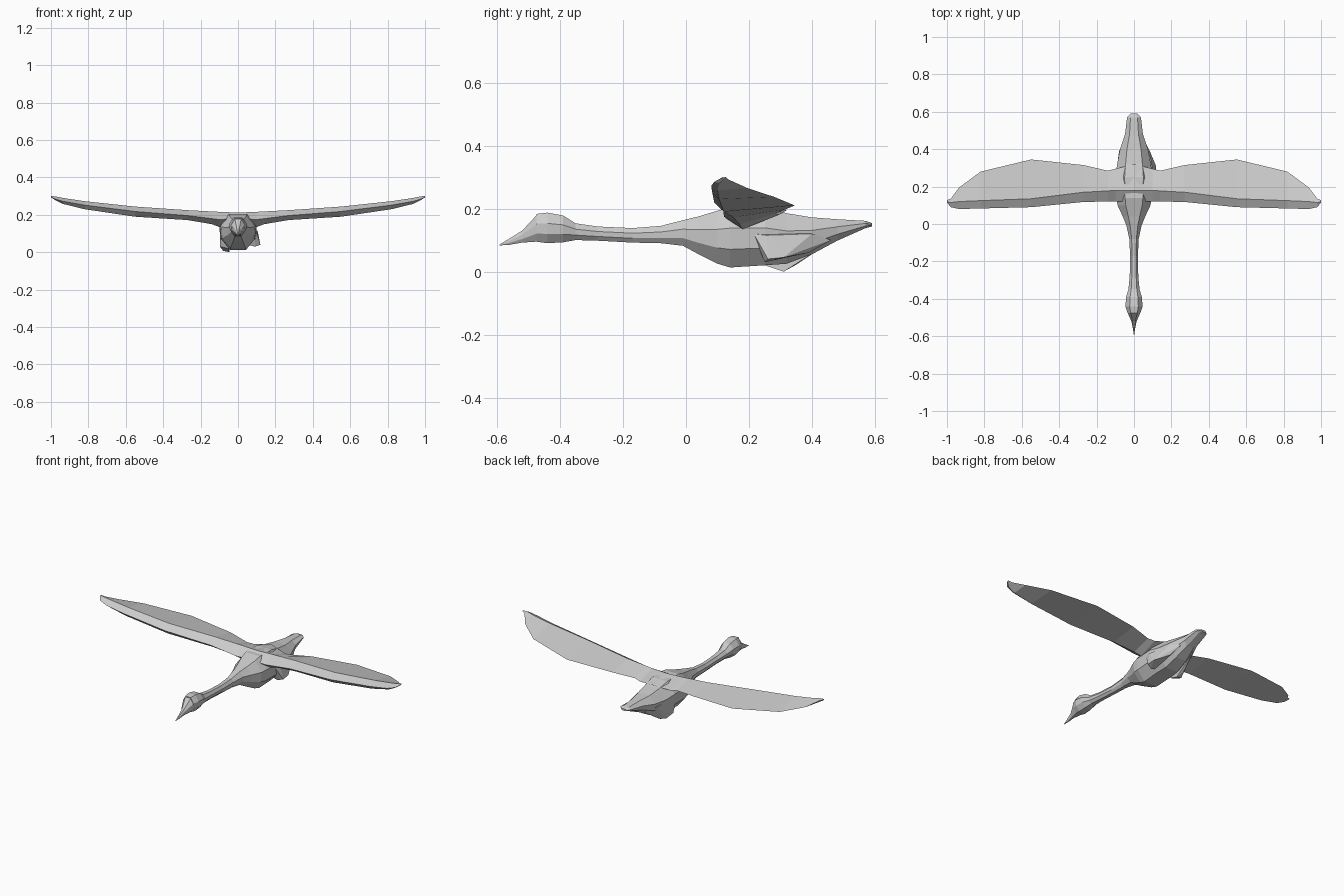
import bpy, bmesh, math

def finish(name, bm):
    bmesh.ops.recalc_face_normals(bm, faces=bm.faces)
    me = bpy.data.meshes.new(name)
    bm.to_mesh(me)
    bm.free()
    ob = bpy.data.objects.new(name, me)
    bpy.context.collection.objects.link(ob)
    return ob

def loft(name, rings, caps=(True, True)):
    bm = bmesh.new()
    vs = [[bm.verts.new(p) for p in r] for r in rings]
    n = len(vs[0])
    for a, b in zip(vs, vs[1:]):
        for i in range(n):
            j = (i + 1) % n
            bm.faces.new((a[i], a[j], b[j], b[i]))
    if caps[0]:
        bm.faces.new(vs[0])
    if caps[1]:
        bm.faces.new(vs[-1])
    return finish(name, bm)

def hull(name, points):
    bm = bmesh.new()
    for p in points:
        bm.verts.new(p)
    bmesh.ops.convex_hull(bm, input=bm.verts)
    return finish(name, bm)

def ring(y, w, lo, hi):
    # eight-sided section, wider just above the middle
    h = hi - lo
    prof = [(.45, 0), (.95, .3), (1, .65), (.5, 1)]
    right = [(w * a, y, lo + h * b) for a, b in prof]
    return right + [(-x, y, z) for x, y, z in reversed(right)]

# Body, neck and head: y, half width, bottom, top
loft("body", [ring(*s) for s in [
    (-.475, .035, .095, .183), (-.44, .046, .09, .187), (-.39, .042, .093, .178),
    (-.35, .03, .10, .153), (-.28, .023, .098, .143), (-.17, .021, .092, .138),
    (-.08, .025, .09, .145), (-.01, .04, .082, .163), (.04, .06, .055, .175),
    (.10, .088, .025, .193), (.14, .095, .013, .205), (.25, .10, .02, .203),
    (.32, .09, .025, .185), (.40, .075, .055, .172), (.48, .048, .098, .166),
    (.57, .037, .138, .161), (.59, .018, .143, .154)]])

# Beak
loft("beak", [ring(*s) for s in [
    (-.475, .034, .095, .178), (-.52, .014, .092, .13), (-.56, .006, .085, .105),
    (-.592, .001, .083, .086)]])

# Wing sections: x, then (y, z) of leading edge, top ridge, trailing edge, underside
wing = [
    (0, (.12, .18), (.18, .212), (.32, .195), (.18, .13)),
    (.10, (.12, .175), (.18, .216), (.295, .18), (.18, .135)),
    (.14, (.12, .18), (.177, .218), (.285, .185), (.17, .15)),
    (.27, (.118, .196), (.17, .225), (.315, .197), (.15, .172)),
    (.55, (.09, .218), (.135, .244), (.345, .21), (.12, .19)),
    (.82, (.083, .252), (.125, .273), (.28, .237), (.105, .23)),
    (.935, (.08, .272), (.12, .29), (.195, .265), (.10, .258)),
    (.98, (.09, .285), (.115, .299), (.135, .292), (.105, .28)),
    (1.0, (.115, .297), (.12, .301), (.128, .299), (.12, .294)),
]
w = loft("wings", [[(x, y, z) for y, z in sec] for x, *sec in wing], (False, True))
m = w.modifiers.new("mirror", 'MIRROR')
m.use_clip = True

# Tucked legs, slightly uneven left and right
hull("right_leg", [(.06, .21, .125), (.095, .215, .12), (.105, .255, .115), (.12, .26, .04),
                   (.09, .25, .03), (.05, .25, .04), (.118, .31, .045), (.07, .39, .06),
                   (.08, .40, .12), (.05, .46, .10)])
hull("left_leg", [(-.06, .21, .125), (-.095, .22, .12), (-.097, .26, .03), (-.05, .25, .02),
                  (-.045, .31, .0), (-.08, .305, .008), (-.06, .35, .022), (-.08, .39, .11),
                  (-.04, .46, .095)])
